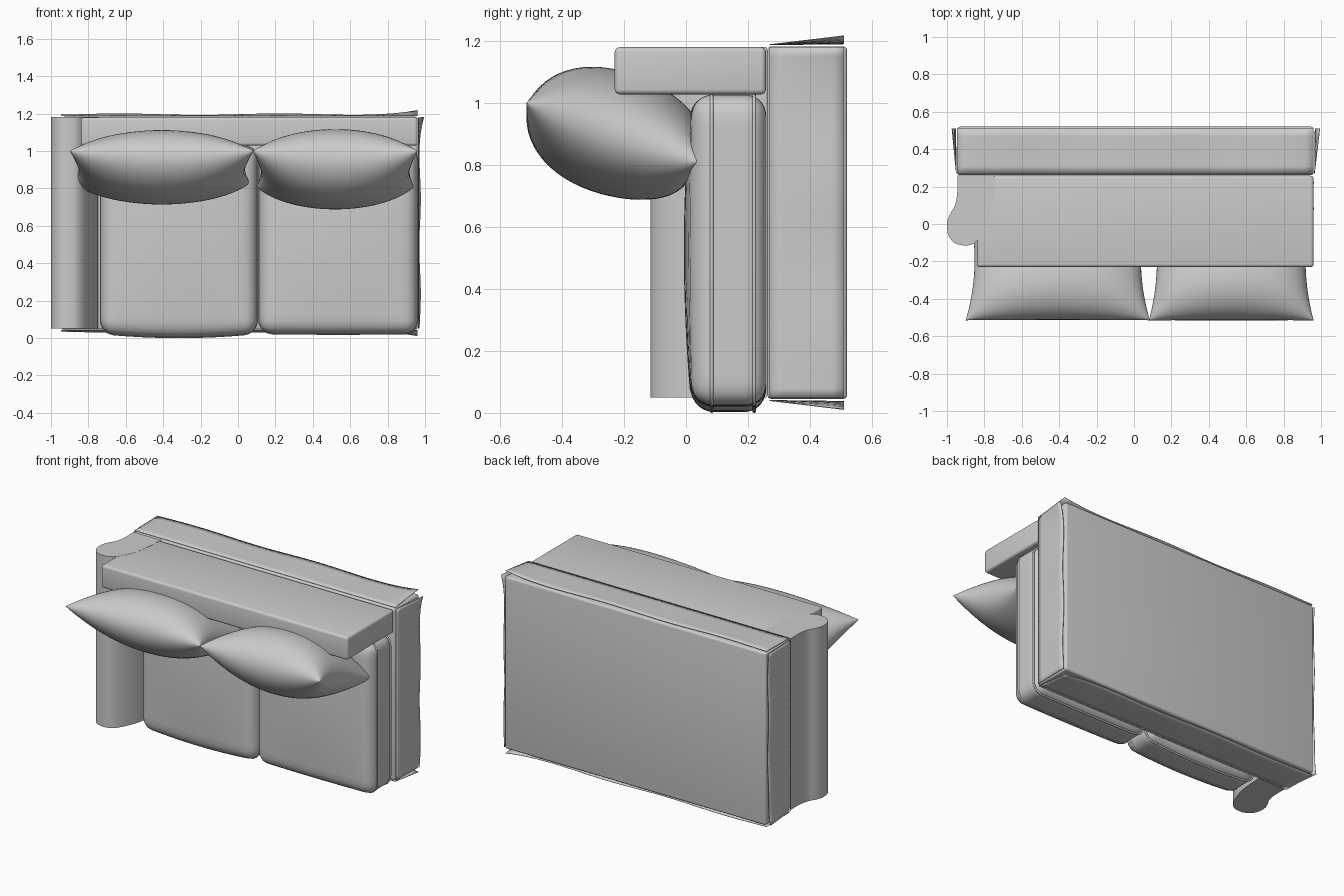
import bpy, bmesh, math
from mathutils import Vector

if "Cube" in bpy.data.objects:
    bpy.data.objects.remove(bpy.data.objects["Cube"])


def finish(name, bm, angle=40):
    bmesh.ops.recalc_face_normals(bm, faces=bm.faces[:])
    me = bpy.data.meshes.new(name)
    bm.to_mesh(me)
    bm.free()
    ob = bpy.data.objects.new(name, me)
    bpy.context.collection.objects.link(ob)
    bpy.ops.object.select_all(action='DESELECT')
    ob.select_set(True)
    bpy.context.view_layer.objects.active = ob
    bpy.ops.object.shade_smooth_by_angle(angle=math.radians(angle))
    return ob


def box(name, lo, hi, r):
    bm = bmesh.new()
    bmesh.ops.create_cube(bm, size=1)
    for v in bm.verts:
        v.co = Vector([(a + b) / 2 + c * (b - a) for a, b, c in zip(lo, hi, v.co)])
    bmesh.ops.bevel(bm, geom=bm.edges[:], offset=r, segments=4, profile=0.5, affect='EDGES')
    return finish(name, bm)


def sheet(bm, n, m, fn):
    """Grid of n x m quads, fn(u, v) with u, v in -1..1."""
    rows = [[bm.verts.new(fn(2 * i / n - 1, 2 * j / m - 1)) for j in range(m + 1)]
            for i in range(n + 1)]
    for i in range(n):
        for j in range(m):
            bm.faces.new((rows[i][j], rows[i + 1][j], rows[i + 1][j + 1], rows[i][j + 1]))


def seat_cushion(name, lo, hi, r, sag):
    lo, hi = Vector(lo), Vector(hi)
    mid, half = (lo + hi) / 2, (hi - lo) / 2

    def shape(p):
        # rounded box, softly crowned at the front and bulging at the low edge
        core = Vector([max(-h + r, min(h - r, c)) for h, c in zip(half, p)])
        d = p - core
        q = core + d.normalized() * r if d.length > 1e-6 else p.copy()
        a, c = q.x / half.x, q.z / half.z
        q.y -= 0.025 * max(0, 1 - a * a) * max(0, 1 - c * c) * (q.y < 0) * -q.y / half.y
        q.z -= sag * max(0, 1 - a * a) * max(0, -c) ** 3
        return q + mid

    bm = bmesh.new()
    ease = lambda t: math.sin(t * math.pi / 2)
    for ax in range(3):
        for s in (-1, 1):
            def face(u, v):
                p = Vector((0, 0, 0))
                p[ax], p[(ax + 1) % 3], p[(ax + 2) % 3] = s, ease(u), ease(v)
                return shape(Vector([c * h for c, h in zip(p, half)]))
            sheet(bm, 24, 24, face)
    bmesh.ops.remove_doubles(bm, verts=bm.verts[:], dist=1e-5)
    finish(name, bm, 60)

    # piping around the front and rear seams
    for tag, y in (("front", lo.y + 0.065), ("rear", hi.y - 0.04)):
        cu = bpy.data.curves.new(name + "_piping_" + tag, 'CURVE')
        cu.dimensions = '3D'
        cu.bevel_depth = 0.006
        cu.bevel_resolution = 2
        sp = cu.splines.new('POLY')
        pts = []
        for k in range(4):
            sx, sz = (1, 1, -1, -1)[k], (1, -1, -1, 1)[k]
            for i in range(6):
                t = math.pi / 2 * (1 - k) + math.pi / 2 - math.pi / 2 - i * math.pi / 10
                t += math.pi / 2 - math.pi / 2
                x = sx * (half.x - r) + (r - 0.002) * math.cos(t)
                z = sz * (half.z - r) + (r - 0.002) * math.sin(t)
                pts.append((mid.x + x, y, mid.z + z))
        # extra points along the low edge so the seam follows the bulge
        low = [(mid.x + half.x * 0.8 * (1 - i / 5), y, lo.z + 0.002) for i in range(11)]
        pts = pts[:12] + low + pts[12:]
        sp.points.add(len(pts) - 1)
        for p, q in zip(sp.points, pts):
            a, c = (q[0] - mid.x) / half.x, (q[2] - mid.z) / half.z
            p.co = (q[0], q[1], q[2] - sag * max(0, 1 - a * a) * max(0, -c) ** 3, 1)
        sp.use_cyclic_u = True
        ob = bpy.data.objects.new(cu.name, cu)
        bpy.context.collection.objects.link(ob)


def pillow(name, x0, x1, back_z, thick):
    mid, hx = (x0 + x1) / 2, (x1 - x0) / 2
    front, back = Vector((0, -0.515, 1.0)), Vector((0, 0.035, back_z))
    d = (back - front).normalized()
    n = Vector((0, -d.z, d.y))
    bm = bmesh.new()
    ease = lambda t: math.sin(t * math.pi / 2)
    for s in (-1, 1):
        def side(u, v):
            u, v = ease(u), ease(v)
            e = 0.42 - 0.08 * v
            t = thick * max(0, 1 - u * u) ** 0.48 * max(0, 1 - v * v) ** e
            # edges drawn in between the pointed corners
            x = mid + u * hx * (1 - 0.07 * (1 - v * v) - 0.05 * (v + 1) / 2)
            w = v * (1 - 0.03 * (1 - u * u) * (v < 0))
            p = front.lerp(back, (w + 1) / 2) + n * (s * t)
            return (x, p.y, p.z)
        sheet(bm, 40, 28, side)
    bmesh.ops.remove_doubles(bm, verts=bm.verts[:], dist=1e-5)
    finish(name, bm, 70)


def skirt(name, axis, pos, sign, a0, a1, flare_end):
    # thin fabric panel hanging off one side of the base
    bm = bmesh.new()

    def pt(u, v):
        k = (v + 1) / 2
        y = 0.27 + 0.24 * k
        along = a0 + (a1 - a0) * (u + 1) / 2
        off = 0.003 + k * (0.007 + 0.004 * math.sin(7 * u) + 0.019 * max(0, u * flare_end) ** 8)
        c = pos + sign * off
        return (along, y, c) if axis == 'z' else (c, y, along)
    sheet(bm, 40, 6, pt)
    ob = finish(name, bm)
    m = ob.modifiers.new("thickness", 'SOLIDIFY')
    m.thickness = 0.003
    m.offset = 0


# Base and backrest slab
box("base", (-0.945, 0.262, 0.045), (0.96, 0.52, 1.183), 0.014)
box("backrest", (-0.84, -0.23, 1.028), (0.96, 0.258, 1.18), 0.016)

# Rolled arm: smooth profile extruded along z
ctrl = [(-0.945, 0.26), (-0.945, 0.17), (-0.957, 0.1), (-0.985, 0.05), (-1.0, 0.0),
        (-0.992, -0.06), (-0.958, -0.102), (-0.9, -0.115), (-0.85, -0.1),
        (-0.81, -0.05), (-0.775, 0.03), (-0.753, 0.13), (-0.745, 0.26)]
P = [Vector(c) for c in ctrl]
prof = []
for i in range(len(P) - 1):
    p0, p1, p2, p3 = P[max(i - 1, 0)], P[i], P[i + 1], P[min(i + 2, len(P) - 1)]
    for k in range(4):
        t = k / 4
        prof.append(0.5 * (2 * p1 + (p2 - p0) * t + (2 * p0 - 5 * p1 + 4 * p2 - p3) * t * t
                           + (3 * p1 - p0 - 3 * p2 + p3) * t ** 3))
prof.append(P[-1])
bm = bmesh.new()
f = bm.faces.new([bm.verts.new((p.x, p.y, 0.05)) for p in prof])
ext = bmesh.ops.extrude_face_region(bm, geom=[f])
bmesh.ops.translate(bm, vec=(0, 0, 1.131),
                    verts=[g for g in ext['geom'] if isinstance(g, bmesh.types.BMVert)])
finish("arm", bm)

# Seat cushions
seat_cushion("seat_cushion_left", (-0.735, 0.018, 0.025), (0.103, 0.26, 1.027), 0.07, 0.022)
seat_cushion("seat_cushion_right", (0.112, 0.018, 0.025), (0.96, 0.26, 1.027), 0.07, 0.004)

# Loose back pillows
pillow("pillow_left", -0.9, 0.085, 0.83, 0.185)
pillow("pillow_right", 0.08, 0.96, 0.81, 0.2)

# Skirt panels on the four sides of the base
skirt("skirt_upper", 'z', 1.185, 1, -0.945, 0.96, 1)
skirt("skirt_lower", 'z', 0.043, -1, -0.945, 0.96, 1)
skirt("skirt_right", 'x', 0.962, 1, 0.05, 1.18, 1)
skirt("skirt_left", 'x', -0.947, -1, 0.05, 1.18, -1)
